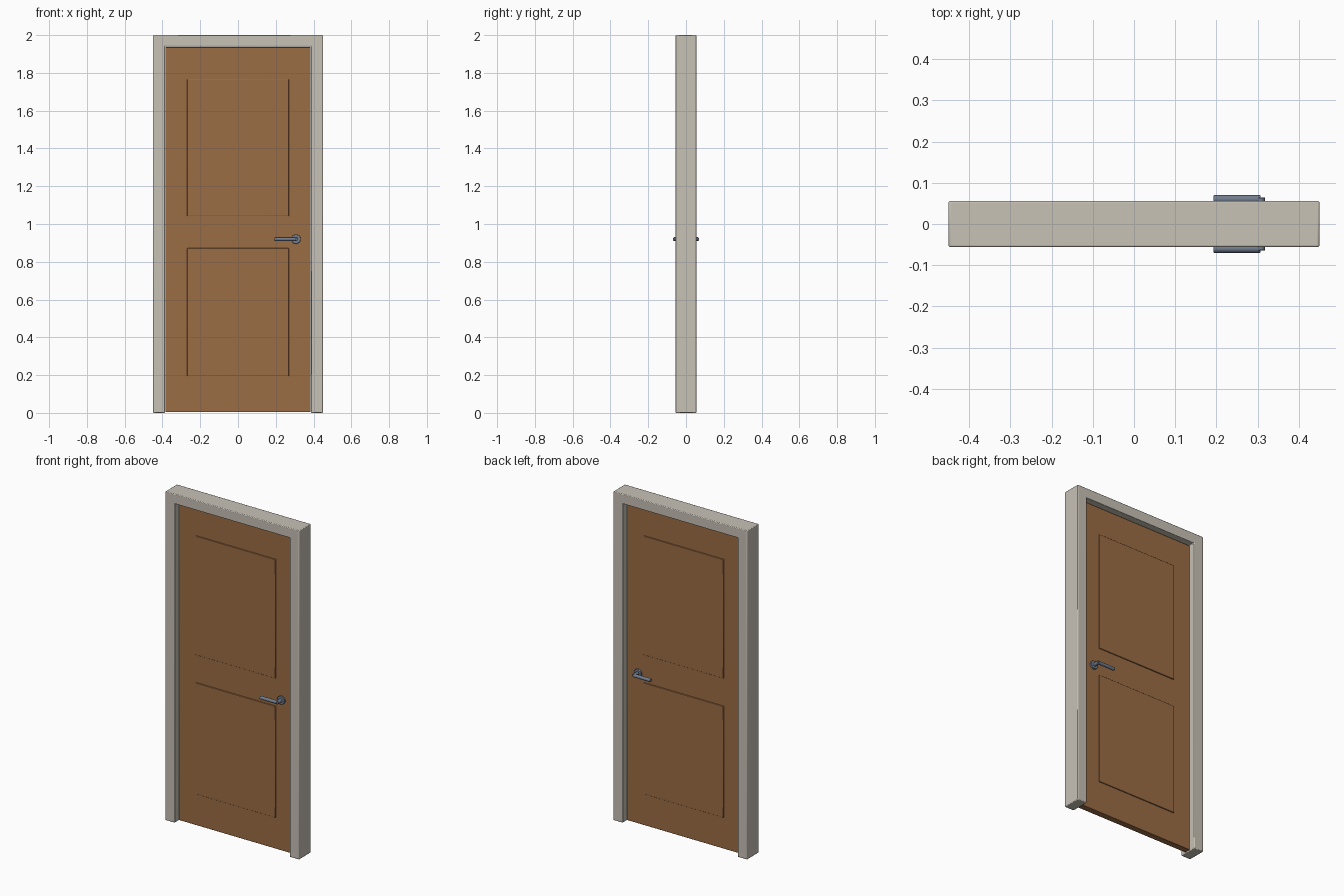
import bpy, bmesh, math
from mathutils import Matrix

cube = bpy.data.objects.get("Cube")
if cube:
    bpy.data.objects.remove(cube, do_unlink=True)


def material(name, rgb, metallic=0.0, rough=0.6):
    m = bpy.data.materials.new(name)
    m.use_nodes = True
    m.diffuse_color = (*rgb, 1)
    b = next(n for n in m.node_tree.nodes if n.type == 'BSDF_PRINCIPLED')
    b.inputs["Base Color"].default_value = (*rgb, 1)
    b.inputs["Metallic"].default_value = metallic
    b.inputs["Roughness"].default_value = rough
    return m


PAINT = material("warm grey paint", (0.58, 0.54, 0.47))
WOOD = material("brown wood", (0.33, 0.153, 0.058))
METAL = material("blue grey metal", (0.17, 0.205, 0.27), 0.0, 0.4)


def finish(bm, name, mat, bevel=0.0, segments=2):
    """Turn a bmesh into a shaded object with an optional rounded edge."""
    bmesh.ops.recalc_face_normals(bm, faces=bm.faces)
    mesh = bpy.data.meshes.new(name)
    bm.to_mesh(mesh)
    bm.free()
    ob = bpy.data.objects.new(name, mesh)
    bpy.context.collection.objects.link(ob)
    mesh.materials.append(mat)
    if bevel:
        mod = ob.modifiers.new("rounded edges", 'BEVEL')
        mod.width, mod.segments = bevel, segments
        mod.limit_method = 'ANGLE'
    bpy.ops.object.select_all(action='DESELECT')
    ob.select_set(True)
    bpy.context.view_layer.objects.active = ob
    bpy.ops.object.shade_smooth_by_angle(angle=math.radians(35))
    return ob


def slab(name, outline, y0, y1, mat, bevel):
    """Extrude an outline in x and z from y0 to y1."""
    bm = bmesh.new()
    face = bm.faces.new([bm.verts.new((x, y0, z)) for x, z in outline])
    ext = bmesh.ops.extrude_face_region(bm, geom=[face])["geom"]
    bmesh.ops.translate(bm, vec=(0, y1 - y0, 0),
                        verts=[v for v in ext if isinstance(v, bmesh.types.BMVert)])
    return finish(bm, name, mat, bevel)


def rect(x, z0, z1):
    return [(-x, z0), (x, z0), (x, z1), (-x, z1)]


def cylinder(name, axis, radius, length, centre, bevel):
    bm = bmesh.new()
    rot = Matrix.Rotation(math.pi / 2, 4, 'Y' if axis == 'x' else 'X')
    bmesh.ops.create_cone(bm, cap_ends=True, segments=24, radius1=radius,
                          radius2=radius, depth=length,
                          matrix=Matrix.Translation(centre) @ rot)
    return finish(bm, name, METAL, bevel)


# Frame: two jambs and a head in one piece
W, D, IN, HEAD = 0.45, 0.056, 0.387, 1.94
slab("door_frame", [(-W, 0), (-IN, 0), (-IN, HEAD), (IN, HEAD),
                    (IN, 0), (W, 0), (W, 2), (-W, 2)], -D, D, PAINT, 0.004)

# Door leaf with a small gap to the frame
T = 0.019
slab("door_leaf", rect(0.384, 0.004, 1.936), -T, T, WOOD, 0.002)

# Raised panels and lever handle on both faces
HX, HZ = 0.307, 0.92
for side, s in (("front", -1), ("back", 1)):
    for row, z0, z1 in (("lower", 0.195, 0.872), ("upper", 1.042, 1.765)):
        slab(f"{side}_{row}_panel", rect(0.269, z0, z1),
             s * (T - 0.005), s * (T + 0.006), WOOD, 0.002)
    cylinder(f"{side}_handle_rose", 'y', 0.025, 0.012, (HX, s * (T + 0.004), HZ), 0.002)
    cylinder(f"{side}_handle_neck", 'y', 0.011, 0.045, (HX, s * 0.0415, HZ), 0.001)
    cylinder(f"{side}_handle_lever", 'x', 0.010, 0.114, (0.25, s * 0.06, HZ), 0.002)
